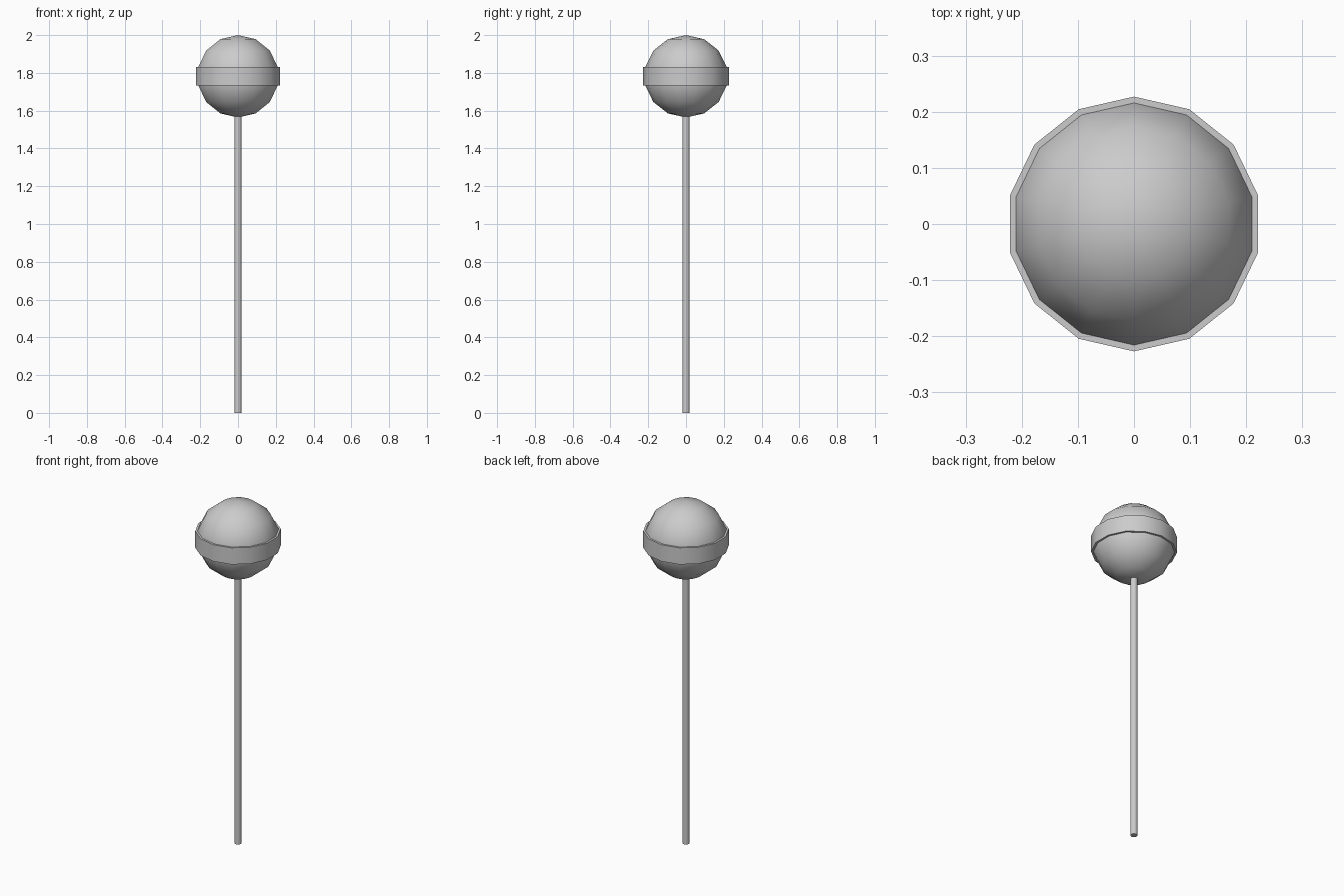
import bpy, bmesh, math

if "Cube" in bpy.data.objects:
    bpy.data.objects.remove(bpy.data.objects["Cube"])

SIDES = 14
R, CZ = 0.218, 1.782          # candy radius and centre height


def smooth(obj, angle=40):
    bpy.ops.object.select_all(action='DESELECT')
    obj.select_set(True)
    bpy.context.view_layer.objects.active = obj
    bpy.ops.object.shade_smooth_by_angle(angle=math.radians(angle))


def lathe(name, profile, sides, closed=False):
    """Revolve (radius, z) points around z; zero radius makes a pole."""
    bm = bmesh.new()
    rings = []
    for r, z in profile:
        n = 1 if r < 1e-6 else sides
        rings.append([bm.verts.new((r * math.cos(a), r * math.sin(a), z))
                      for a in (math.pi / 2 + 2 * math.pi * i / sides for i in range(n))])
    pairs = list(zip(rings, rings[1:]))
    if closed:
        pairs.append((rings[-1], rings[0]))
    for lo, hi in pairs:
        for i in range(sides):
            j = (i + 1) % sides
            quad = [lo[i % len(lo)], lo[j % len(lo)], hi[j % len(hi)], hi[i % len(hi)]]
            bm.faces.new(list(dict.fromkeys(quad)))
    bmesh.ops.recalc_face_normals(bm, faces=bm.faces)
    mesh = bpy.data.meshes.new(name)
    bm.to_mesh(mesh)
    bm.free()
    obj = bpy.data.objects.new(name, mesh)
    bpy.context.collection.objects.link(obj)
    smooth(obj)
    return obj


# Round candy: seven latitude bands
steps = [math.pi * i / 7 for i in range(8)]
lathe("candy_ball", [(1.015 * R * math.sin(t), CZ - R * math.cos(t)) for t in steps], SIDES)

# Raised band around the equator
h = R * math.cos(3 * math.pi / 7)
lathe("candy_band", [(0.212, CZ - h), (0.227, CZ - h), (0.227, CZ + h), (0.212, CZ + h)],
      SIDES, closed=True)

# Stick, running a little way into the candy
lathe("stick", [(0, 0), (0.019, 0), (0.019, 1.60), (0, 1.60)], 12)
